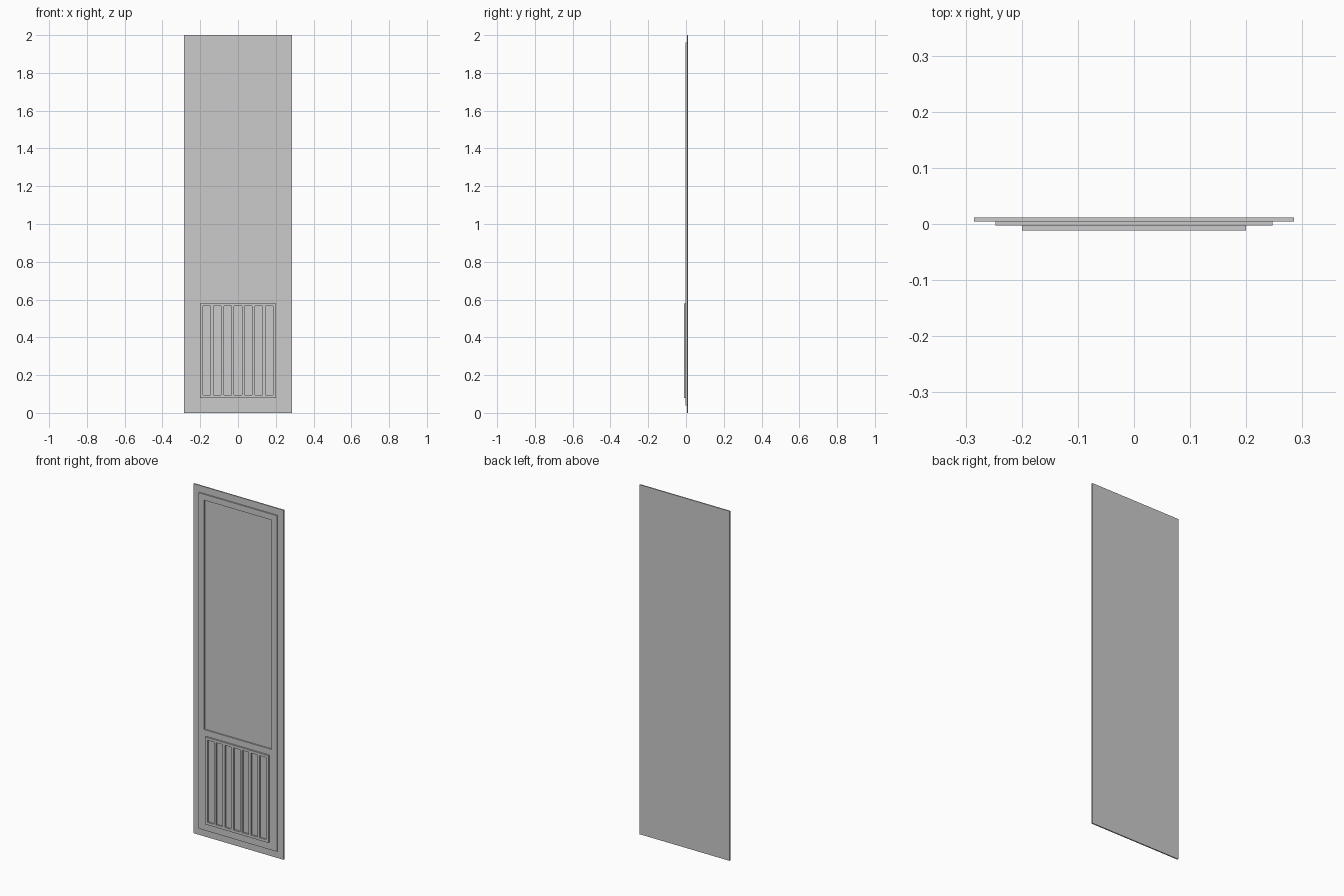
import bpy, bmesh

if "Cube" in bpy.data.objects:
    bpy.data.objects.remove(bpy.data.objects["Cube"])


def plate(name, xs, zs, y_front, y_back, holes=()):
    """Flat plate on a grid of x and z cuts; cells listed in holes stay open."""
    bm = bmesh.new()
    grid = [[bm.verts.new((x, y_back, z)) for z in zs] for x in xs]
    for i in range(len(xs) - 1):
        for k in range(len(zs) - 1):
            if (i, k) not in holes:
                bm.faces.new((grid[i][k], grid[i + 1][k],
                              grid[i + 1][k + 1], grid[i][k + 1]))
    ext = bmesh.ops.extrude_face_region(bm, geom=bm.faces[:], use_keep_orig=True)
    moved = [g for g in ext["geom"] if isinstance(g, bmesh.types.BMVert)]
    bmesh.ops.translate(bm, verts=moved, vec=(0, y_front - y_back, 0))
    bmesh.ops.recalc_face_normals(bm, faces=bm.faces[:])
    mesh = bpy.data.meshes.new(name)
    bm.to_mesh(mesh)
    bm.free()
    obj = bpy.data.objects.new(name, mesh)
    bpy.context.collection.objects.link(obj)
    return obj


# Layer depths, back to front
BACK, MID, FACE, FRONT = 0.0116, 0.0048, -0.0024, -0.0116

# Full-size backing panel
plate("door_panel", [-0.285, 0.285], [0, 2], MID, BACK)

# Raised frame with the tall recessed field above
plate("door_frame", [-0.247, -0.213, 0.213, 0.247],
      [0.039, 0.615, 1.927, 1.961], FACE, MID, holes={(1, 1)})

# Vent grille: seven upright slots between eight bars
BAR, SLOT, COUNT = 0.015, 0.04, 7
xs = [-0.2]
for n in range(COUNT):
    xs += [xs[-1] + BAR, xs[-1] + BAR + SLOT]
xs.append(xs[-1] + BAR)
plate("vent_grille", xs, [0.08, 0.08 + BAR, 0.58 - BAR, 0.58], FRONT, FACE,
      holes={(2 * n + 1, 1) for n in range(COUNT)})
